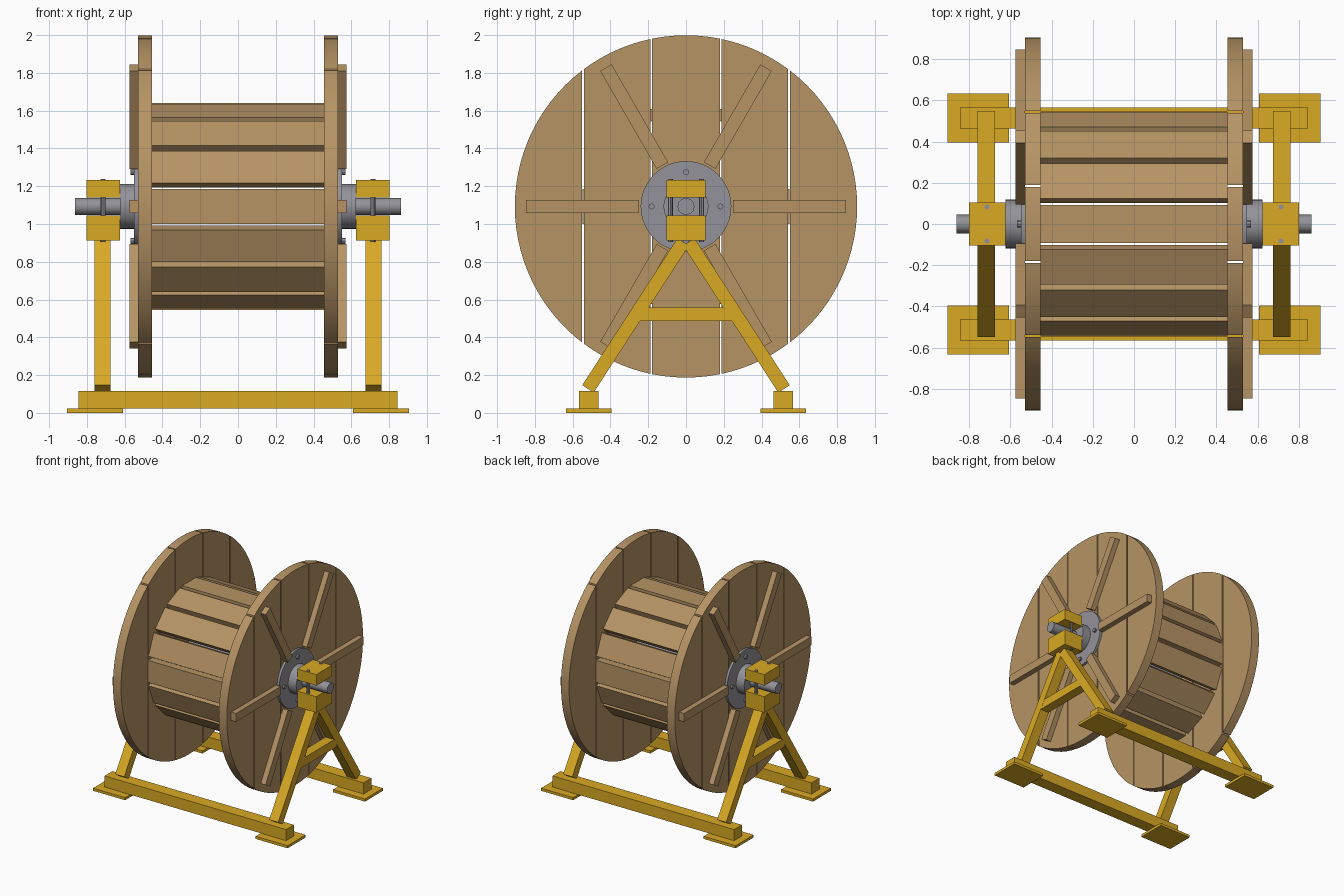
import bpy, bmesh, math
from mathutils import Matrix, Vector

if "Cube" in bpy.data.objects:
    bpy.data.objects.remove(bpy.data.objects["Cube"])

AXLE_Z = 1.093
AXLE = Matrix.Translation((0, 0, AXLE_Z))


def material(name, rgb, metallic=0.0):
    mat = bpy.data.materials.new(name)
    mat.use_nodes = True
    mat.diffuse_color = (*rgb, 1)
    mat.node_tree.nodes["Principled BSDF"].inputs["Base Color"].default_value = (*rgb, 1)
    return mat


WOOD = material("plank wood", (0.47, 0.295, 0.13))
YELLOW = material("yellow paint", (0.70, 0.40, 0.018))
STEEL = material("grey steel", (0.29, 0.29, 0.32))


def finish(name, bm, mat, smooth=False):
    bmesh.ops.recalc_face_normals(bm, faces=bm.faces)
    mesh = bpy.data.meshes.new(name)
    bm.to_mesh(mesh)
    bm.free()
    mesh.materials.append(mat)
    obj = bpy.data.objects.new(name, mesh)
    bpy.context.collection.objects.link(obj)
    if smooth:
        bpy.ops.object.select_all(action="DESELECT")
        obj.select_set(True)
        bpy.context.view_layer.objects.active = obj
        bpy.ops.object.shade_smooth_by_angle(angle=math.radians(35))
    return obj


def box(name, lo, hi, mat, matrix=Matrix()):
    """Box between two corners, then moved by a matrix."""
    lo, hi = Vector(lo), Vector(hi)
    bm = bmesh.new()
    place = matrix @ Matrix.Translation((lo + hi) / 2) @ Matrix.Diagonal((*(hi - lo), 1))
    bmesh.ops.create_cube(bm, size=1, matrix=place)
    return finish(name, bm, mat)


def rod_mesh(start, end, radius, sides):
    """Cylinder running between two points."""
    start, end = Vector(start), Vector(end)
    axis = end - start
    turn = axis.to_track_quat("Z", "Y").to_matrix().to_4x4()
    bm = bmesh.new()
    bmesh.ops.create_cone(bm, cap_ends=True, segments=sides, radius1=radius, radius2=radius,
                          depth=axis.length, matrix=Matrix.Translation((start + end) / 2) @ turn)
    return bm


def rod(name, start, end, radius, mat, sides=32):
    return finish(name, rod_mesh(start, end, radius, sides), mat, sides > 8)


def cut(bm, y, keep):
    """Slice at a y position, keeping one side and closing the cut."""
    geom = bm.verts[:] + bm.edges[:] + bm.faces[:]
    res = bmesh.ops.bisect_plane(bm, geom=geom, plane_co=(0, y, 0),
                                 plane_no=(0, -keep, 0), clear_outer=True)
    edges = [e for e in res["geom_cut"] if isinstance(e, bmesh.types.BMEdge)]
    bmesh.ops.edgeloop_fill(bm, edges=edges)


# Drum staves between the flanges
for i in range(16):
    box("drum_stave", (-0.455, 0.487, -0.0925), (0.455, 0.547, 0.0925), WOOD,
        AXLE @ Matrix.Rotation(i * math.tau / 16, 4, "X"))

# Axle
rod("axle", (-0.862, 0, AXLE_Z), (0.862, 0, AXLE_Z), 0.045, STEEL, 12)

for side, s in (("left", 1), ("right", -1)):
    # Round flange sawn from five planks
    bounds = (-1, -0.545, -0.184, 0.184, 0.545, 1)
    for low, high in zip(bounds, bounds[1:]):
        bm = rod_mesh((s * 0.455, 0, AXLE_Z), (s * 0.53, 0, AXLE_Z), 0.906, 96)
        if low > -1:
            cut(bm, low + 0.005, 1)
        if high < 1:
            cut(bm, high - 0.005, -1)
        finish(side + "_flange_plank", bm, WOOD, True)

    # Radial battens
    for i in range(6):
        box(side + "_batten", (s * 0.53, 0.25, -0.035), (s * 0.575, 0.848, 0.035), WOOD,
            AXLE @ Matrix.Rotation(i * math.tau / 6, 4, "X"))

    # Hub plate, collar and bolts
    rod(side + "_hub_plate", (s * 0.53, 0, AXLE_Z), (s * 0.55, 0, AXLE_Z), 0.24, STEEL, 48)
    rod(side + "_hub_collar", (s * 0.55, 0, AXLE_Z), (s * 0.625, 0, AXLE_Z), 0.119, STEEL)
    for i in range(4):
        a = i * math.tau / 4
        y, z = 0.182 * math.cos(a), AXLE_Z + 0.182 * math.sin(a)
        rod(side + "_hub_bolt", (s * 0.55, y, z), (s * 0.568, y, z), 0.016, STEEL, 8)

    # Clamp blocks around the axle
    box(side + "_lower_clamp", (s * 0.625, -0.104, 0.912), (s * 0.802, 0.104, 1.046), YELLOW)
    box(side + "_upper_clamp", (s * 0.625, -0.104, 1.14), (s * 0.802, 0.104, 1.232), YELLOW)

    # A-frame crossbar
    box(side + "_crossbar", (s * 0.677, -0.25, 0.486), (s * 0.758, 0.25, 0.558), YELLOW)

    for end, t in (("back", 1), ("front", -1)):
        # Clamp bolts
        x, y = s * 0.714, t * 0.083
        rod(side + end + "_clamp_bolt", (x, y, 0.905), (x, y, 1.238), 0.013, STEEL, 8)

        # Sloping leg
        foot, top = Vector((s * 0.717, t * 0.519, 0.127)), Vector((s * 0.717, t * 0.015, 0.905))
        axis = top - foot
        tilt = Matrix.Rotation(-math.atan2(axis.y, axis.z), 4, "X")
        box(f"{side}_{end}_leg", (-0.042, -0.036, 0), (0.042, 0.036, axis.length), YELLOW,
            Matrix.Translation(foot) @ tilt)

        # Ground plate
        box(f"{side}_{end}_foot_plate", (s * 0.608, t * 0.395, 0),
            (s * 0.906, t * 0.634, 0.022), YELLOW)

# Base beams
for end, t in (("back", 1), ("front", -1)):
    box(end + "_base_beam", (-0.845, t * 0.463, 0.022), (0.845, t * 0.567, 0.116), YELLOW)
